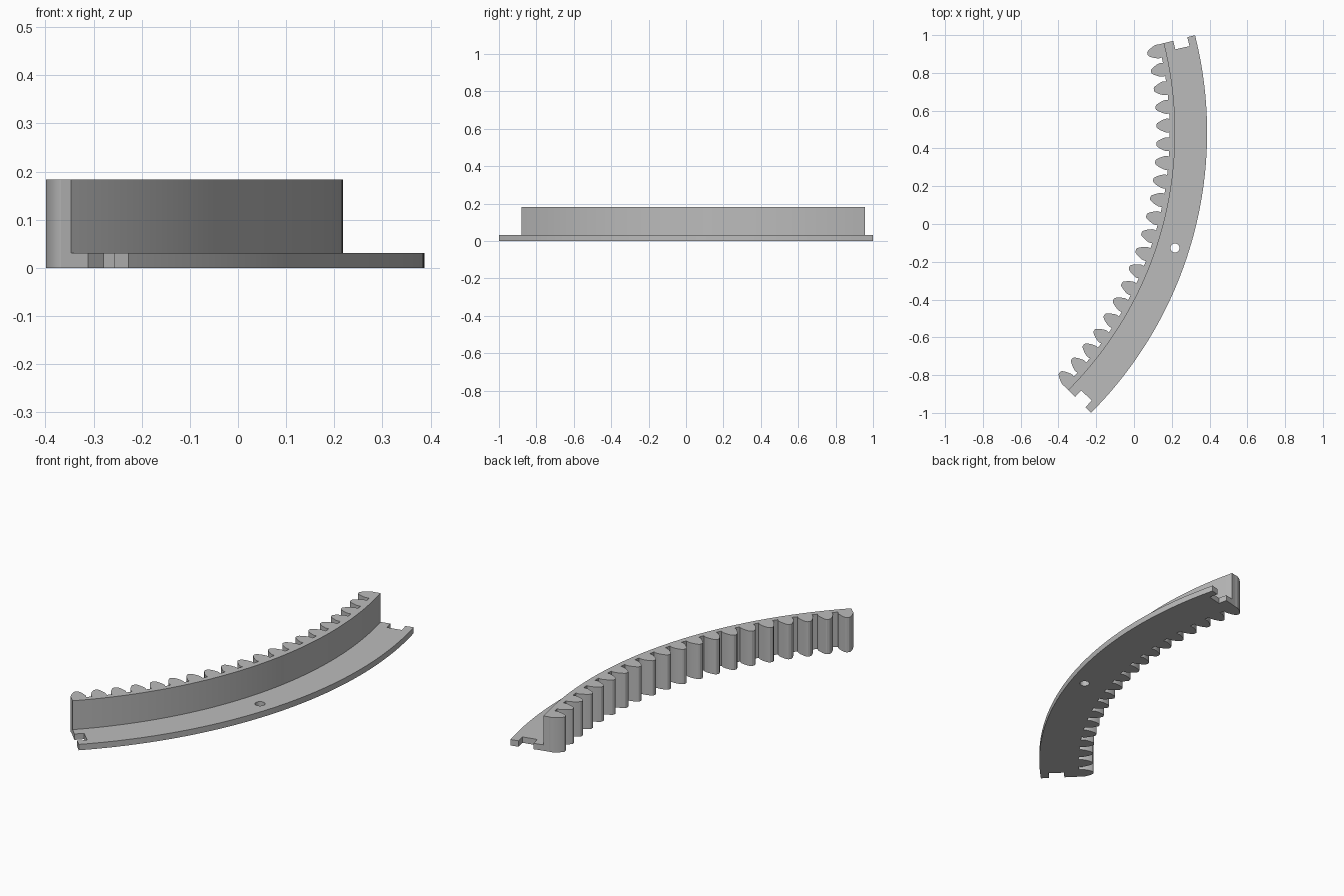
import bpy
import bmesh
from math import sin, cos, radians, pi

if "Cube" in bpy.data.objects:
    bpy.data.objects.remove(bpy.data.objects["Cube"], do_unlink=True)

# Ring centre, middle direction of the segment, half span (degrees)
CX, CY, MID, HALF = -1.713, 0.485, -15.4, 29.57
R_OUT, R_WALL, R_ROOT, R_TIP = 2.10, 1.931, 1.902, 1.832
PLATE_H, WALL_H = 0.031, 0.183
TEETH, PITCH = 20, 3.0
STEPS = 60

grey = bpy.data.materials.new("plain grey")
grey.use_nodes = True
grey.diffuse_color = (0.5, 0.5, 0.5, 1)
grey.node_tree.nodes["Principled BSDF"].inputs["Base Color"].default_value = (0.5, 0.5, 0.5, 1)


def polar(r, a):
    """Point at radius r, angle a degrees from the segment's middle."""
    t = radians(MID + a)
    return (CX + r * cos(t), CY + r * sin(t))


def arc(r, start, end, steps=STEPS):
    return [polar(r, start + (end - start) * i / steps) for i in range(steps + 1)]


def prism(name, outline, z0, z1):
    """Extrude a flat outline between two heights."""
    bm = bmesh.new()
    face = bm.faces.new([bm.verts.new((x, y, z0)) for x, y in outline])
    top = bmesh.ops.extrude_face_region(bm, geom=[face])["geom"]
    moved = [v for v in top if isinstance(v, bmesh.types.BMVert)]
    bmesh.ops.translate(bm, verts=moved, vec=(0, 0, z1 - z0))
    bmesh.ops.recalc_face_normals(bm, faces=bm.faces)
    mesh = bpy.data.meshes.new(name)
    bm.to_mesh(mesh)
    bm.free()
    obj = bpy.data.objects.new(name, mesh)
    mesh.materials.append(grey)
    bpy.context.collection.objects.link(obj)
    return obj


def activate(obj):
    bpy.ops.object.select_all(action="DESELECT")
    obj.select_set(True)
    bpy.context.view_layer.objects.active = obj


# Base plate with a rectangular connector notch at each end
def end_notch(side):
    edge, deep = side * HALF, side * (HALF - 1.35)
    return [polar(1.981, edge), polar(1.981, deep), polar(2.058, deep), polar(2.058, edge)]


outline = arc(R_OUT, -HALF, HALF)
outline += end_notch(1)[::-1]
outline += arc(R_WALL, HALF, -HALF)
outline += end_notch(-1)
plate = prism("base_plate", outline, 0, PLATE_H)

# Round screw hole through the plate
hx, hy = polar(2.025, -2.2)
circle = [(hx + 0.024 * cos(2 * pi * i / 32), hy + 0.024 * sin(2 * pi * i / 32)) for i in range(32)]
cutter = prism("hole_cutter", circle, -0.1, 0.1)
cutter.hide_render = True
cut = plate.modifiers.new("hole", "BOOLEAN")
cut.operation = "DIFFERENCE"
cut.solver = "EXACT"
cut.object = cutter
activate(plate)
bpy.ops.object.modifier_apply(modifier="hole")
bpy.data.objects.remove(cutter, do_unlink=True)

# Toothed wall: smooth outside, inward teeth with curved flanks
flank = [(R_ROOT, 0.035), (1.892, 0.037), (1.882, 0.036), (1.868, 0.031),
         (1.855, 0.025), (1.843, 0.018), (1.835, 0.012), (R_TIP, 0.006)]
outline = arc(R_WALL, -HALF, HALF)
outline.append(polar(R_ROOT, HALF))
for i in range(TEETH):
    centre = (TEETH - 1) * PITCH / 2 - i * PITCH
    outline += [polar(r, centre + w / r * 180 / pi) for r, w in flank]
    outline += [polar(r, centre - w / r * 180 / pi) for r, w in reversed(flank)]
outline.append(polar(R_ROOT, -HALF))
wall = prism("toothed_wall", outline, 0, WALL_H)

for obj in (plate, wall):
    activate(obj)
    bpy.ops.object.shade_smooth_by_angle(angle=radians(25))
